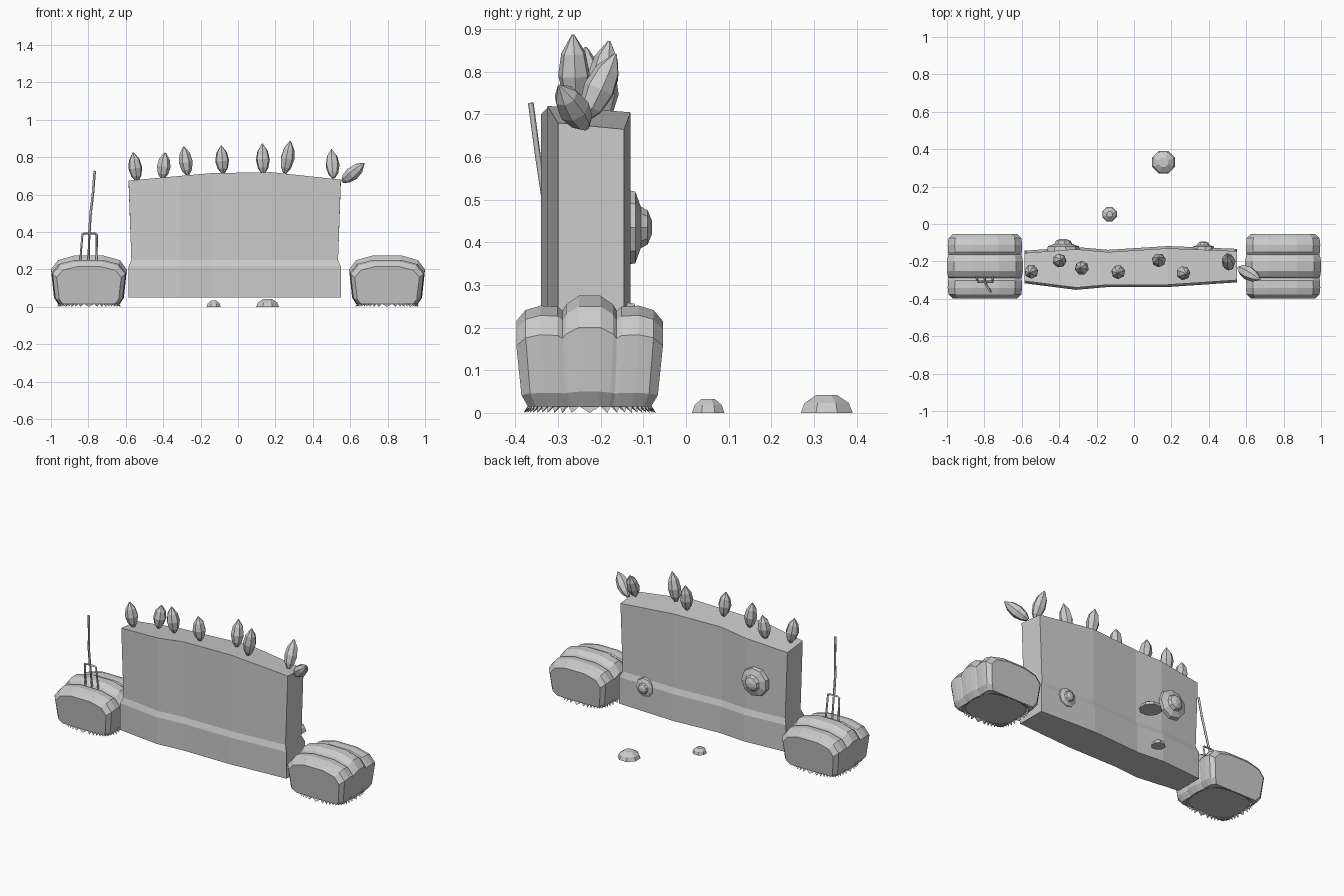
import bpy, bmesh, math
from mathutils import Vector

cube = bpy.data.objects.get("Cube")
if cube:
    bpy.data.objects.remove(cube)

grey = bpy.data.materials.new("plain grey")
grey.use_nodes = True
grey.diffuse_color = (0.6, 0.6, 0.6, 1)
grey.node_tree.nodes["Principled BSDF"].inputs["Base Color"].default_value = (0.6, 0.6, 0.6, 1)


def loft(name, rings, caps=True):
    """Skin a list of equal closed rings into one flat-shaded mesh."""
    bm = bmesh.new()
    loops = [[bm.verts.new(p) for p in ring] for ring in rings]
    n = len(loops[0])
    for a, b in zip(loops, loops[1:]):
        for i in range(n):
            j = (i + 1) % n
            bm.faces.new((a[i], a[j], b[j], b[i]))
    if caps:
        bm.faces.new(loops[0][::-1])
        bm.faces.new(loops[-1])
        bmesh.ops.recalc_face_normals(bm, faces=bm.faces)
    mesh = bpy.data.meshes.new(name)
    bm.to_mesh(mesh)
    bm.free()
    mesh.materials.append(grey)
    obj = bpy.data.objects.new(name, mesh)
    bpy.context.collection.objects.link(obj)
    return obj


def lathe(name, profile, sides, base, axis):
    """Spin (radius, distance) points around an axis starting at base."""
    turn = Vector(axis).to_track_quat('Z', 'Y')
    angles = [math.tau * (i + 0.5) / sides for i in range(sides)]
    rings = [[Vector(base) + turn @ Vector((r * math.cos(a), r * math.sin(a), d))
              for a in angles] for r, d in profile]
    return loft(name, rings)


def rod(name, points, radius):
    curve = bpy.data.curves.new(name, 'CURVE')
    curve.dimensions = '3D'
    curve.bevel_depth = radius
    curve.bevel_resolution = 0
    curve.use_fill_caps = True
    spline = curve.splines.new('POLY')
    spline.points.add(len(points) - 1)
    for p, co in zip(spline.points, points):
        p.co = (*co, 1)
    curve.materials.append(grey)
    obj = bpy.data.objects.new(name, curve)
    bpy.context.collection.objects.link(obj)


# Bent wall with a slightly flared foot: x, front y, back y, top z
stations = [(-0.585, -0.305, -0.155, 0.675), (-0.31, -0.34, -0.135, 0.7),
            (-0.14, -0.325, -0.15, 0.715), (0.18, -0.325, -0.13, 0.72),
            (0.55, -0.3, -0.145, 0.68)]
wall = []
for x, front, back, top in stations:
    end = 0.015 if abs(x) > 0.5 else 0
    side = math.copysign(end, x)
    wall.append([(x, front, top), (x - side, front, 0.25), (x, front - 0.012, 0.215),
                 (x, front - 0.012, 0.05), (x, back + 0.012, 0.05),
                 (x, back + 0.012, 0.215), (x - side, back, 0.25), (x, back, top - 0.015)])
loft("wall", wall)

# Pointed buds along the wall top: base and tip
buds = [((-0.54, -0.25, 0.675), (-0.56, -0.26, 0.825)),
        ((-0.405, -0.2, 0.685), (-0.39, -0.19, 0.825)),
        ((-0.27, -0.235, 0.705), (-0.29, -0.235, 0.858)),
        ((-0.08, -0.255, 0.715), (-0.09, -0.26, 0.862)),
        ((0.135, -0.205, 0.715), (0.13, -0.18, 0.872)),
        ((0.25, -0.26, 0.715), (0.28, -0.265, 0.887)),
        ((0.51, -0.235, 0.69), (0.5, -0.165, 0.842)),
        ((0.56, -0.235, 0.67), (0.675, -0.298, 0.768))]
for base, tip in buds:
    axis = Vector(tip) - Vector(base)
    shape = [(0.01, 0), (0.028, 0.17), (0.038, 0.45), (0.029, 0.75), (0.003, 1)]
    lathe("bud", [(r, t * axis.length) for r, t in shape], 7, base, axis)

# Round bosses on the back of the wall
for x, y, z, r, h in ((-0.38, -0.145, 0.435, 0.09, 0.065), (0.37, -0.14, 0.2, 0.06, 0.047)):
    lathe("boss", [(r, 0), (r * 0.95, h * 0.4), (r * 0.55, h * 0.6),
                   (r * 0.45, h * 0.85), (r * 0.18, h)], 9, (x, y, z), (0, 1, 0))

# Low pebbles on the ground
for x, y, r, h in ((-0.13, 0.052, 0.041, 0.033), (0.158, 0.33, 0.066, 0.042)):
    lathe("pebble", [(r, 0), (r * 0.85, h * 0.55), (r * 0.4, h)], 8, (x, y, 0), (0, 0, 1))

# Puffy buns: half section as half width, height, depth taper
half = [(0.165, 0.015, 0.84), (0.187, 0.05, 0.93), (0.203, 0.2, 1),
        (0.165, 0.25, 1), (0.075, 0.275, 1)]
section = half + [(-x, z, t) for x, z, t in reversed(half)]
middle = [(-0.07, 0.94, 0.82), (-0.055, 0.975, 0.92), (-0.025, 1, 1),
          (0.025, 1, 1), (0.055, 0.975, 0.92), (0.07, 0.94, 0.82)]
outer = [(0.05, 0.94, 0.82), (0.075, 0.97, 0.9), (0.115, 0.98, 0.91),
         (0.15, 0.96, 0.87), (0.172, 0.85, 0.77)]
lobes = {"middle": middle, "back": outer, "front": [(-d, w, h) for d, w, h in outer]}
bun_y = -0.226

for cx in (-0.797, 0.797):
    label = "right" if cx < 0 else "left"
    for place, cuts in lobes.items():
        rings = [[(cx + x * w, bun_y + d * t, 0.015 + (z - 0.015) * h)
                  for x, z, t in section] for d, w, h in cuts]
        loft(f"{label}_bun_{place}_lobe", rings)
    # Frilled skirt under the bun
    upper, lower = [], []
    count = 96
    for i in range(count):
        a = math.tau * i / count
        ux = math.copysign(abs(math.cos(a)) ** 0.65, math.cos(a))
        uy = math.copysign(abs(math.sin(a)) ** 0.65, math.sin(a))
        upper.append((cx + 0.15 * ux, bun_y + 0.13 * uy, 0.02))
        low = i % 2 == 0
        reach = 1 if low else 0.94
        lower.append((cx + 0.172 * ux * reach, bun_y + 0.155 * uy * reach,
                      0 if low else 0.016))
    loft(f"{label}_bun_frill", [upper, lower], caps=False)

# Fork stuck into the right bun
for x, top in ((-0.845, -0.832), (-0.8, -0.795), (-0.757, -0.755)):
    rod("fork_tine", [(x, -0.282, 0.23), (top, -0.308, 0.385)], 0.006)
rod("fork_bridge", [(-0.836, -0.308, 0.385), (-0.82, -0.31, 0.393),
                    (-0.765, -0.31, 0.393), (-0.753, -0.308, 0.385)], 0.006)
rod("fork_handle", [(-0.795, -0.31, 0.39), (-0.788, -0.332, 0.5),
                    (-0.776, -0.347, 0.6), (-0.766, -0.364, 0.727)], 0.007)
